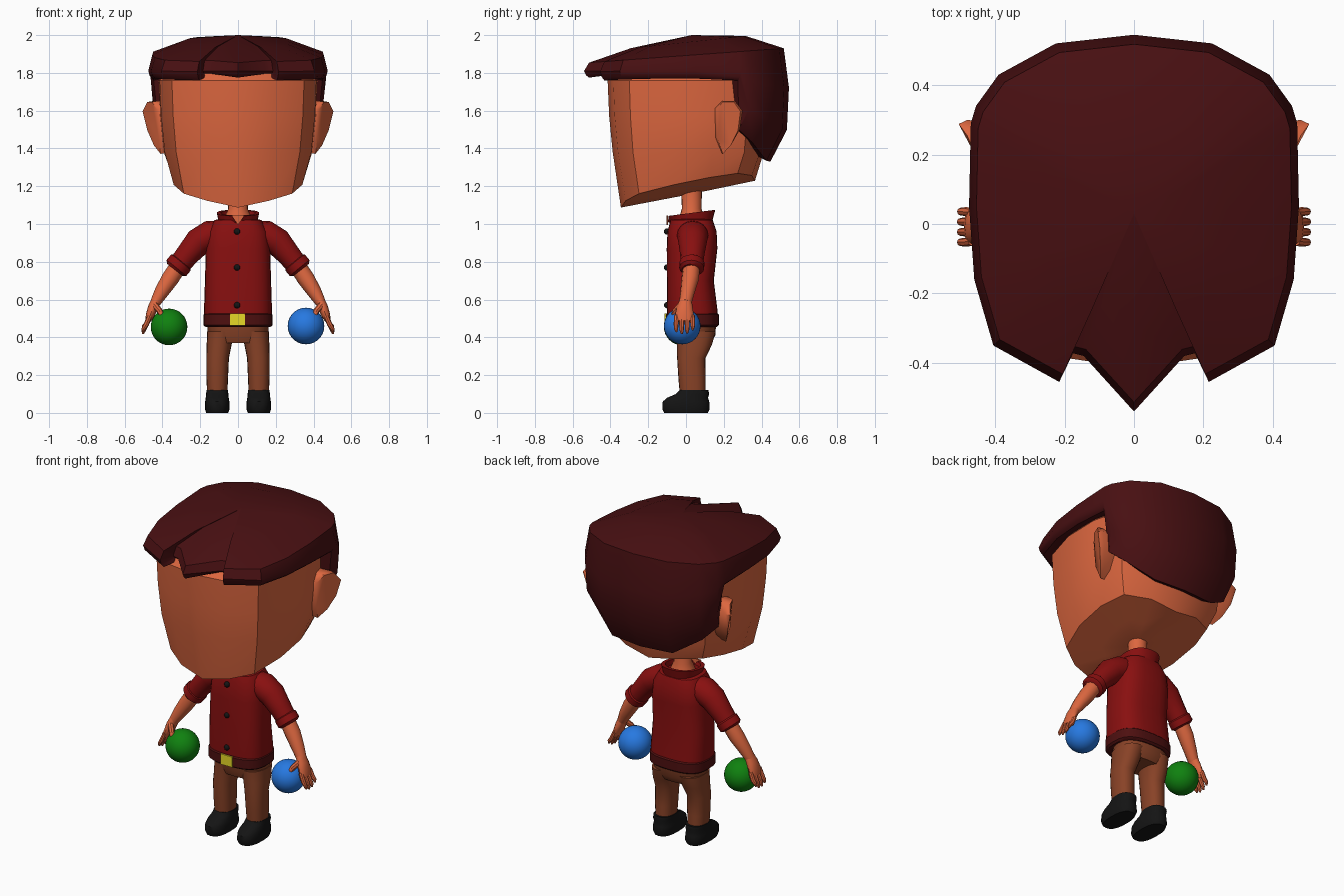
import bpy, bmesh, math
from mathutils import Vector

cube = bpy.data.objects.get("Cube")
if cube:
    bpy.data.objects.remove(cube)


def material(name, *rgb):
    m = bpy.data.materials.new(name)
    m.use_nodes = True
    m.diffuse_color = (*rgb, 1)
    m.node_tree.nodes["Principled BSDF"].inputs["Base Color"].default_value = (*rgb, 1)
    return m


SKIN = material("skin", .72, .135, .05)
HAIR = material("dark hair", .065, .005, .006)
SHIRT = material("red shirt", .25, .005, .005)
BELT = material("belt leather", .075, .005, .005)
PANTS = material("brown trousers", .25, .055, .02)
BLACK = material("black", .007, .007, .007)
GOLD = material("yellow buckle", .8, .7, .02)
BLUE = material("blue ball", .02, .19, .75)
GREEN = material("green ball", .005, .22, .005)


def finish(bm, name, mat, angle=40):
    bmesh.ops.remove_doubles(bm, verts=bm.verts, dist=.0005)
    bmesh.ops.recalc_face_normals(bm, faces=bm.faces)
    mesh = bpy.data.meshes.new(name)
    bm.to_mesh(mesh)
    bm.free()
    mesh.materials.append(mat)
    mesh.shade_smooth()
    mesh.set_sharp_from_angle(angle=math.radians(angle))
    ob = bpy.data.objects.new(name, mesh)
    bpy.context.collection.objects.link(ob)
    return ob


def skin(name, rings, mat, side=1, angle=40):
    """Bridge a stack of equal rings and cap both ends."""
    bm = bmesh.new()
    loops = [[bm.verts.new((p[0] * side, p[1], p[2])) for p in r] for r in rings]
    n = len(rings[0])
    for a, b in zip(loops, loops[1:]):
        for i in range(n):
            j = (i + 1) % n
            bm.faces.new((a[i], a[j], b[j], b[i]))
    bm.faces.new(loops[0])
    bm.faces.new(loops[-1])
    return finish(bm, name, mat, angle)


def ring(c, rx, ry, normal=(0, 0, 1), n=20, p=2):
    """Superellipse around c; ry runs along y."""
    u = Vector((0, 1, 0)).cross(Vector(normal)).normalized()
    v = Vector(normal).cross(u).normalized()
    pts = []
    for i in range(n):
        t = math.tau * i / n - math.pi / 2
        cs, sn = math.cos(t), math.sin(t)
        pts.append(Vector(c) + u * rx * math.copysign(abs(cs) ** (2 / p), cs)
                   + v * ry * math.copysign(abs(sn) ** (2 / p), sn))
    return pts


def stack(name, rows, mat, side=1, p=2, n=20):
    """Upright loft from rows of z, x, y, rx, ry."""
    return skin(name, [ring((x, y, z), rx, ry, n=n, p=p) for z, x, y, rx, ry in rows], mat, side)


def limb(name, rows, mat, side=1, n=12):
    """Loft along a path from rows of x, y, z, thickness, depth."""
    pts = [Vector(r[:3]) for r in rows]
    rings = []
    for i, r in enumerate(rows):
        d = pts[min(i + 1, len(pts) - 1)] - pts[max(i - 1, 0)]
        rings.append(ring(pts[i], r[3], r[4], d, n))
    return skin(name, rings, mat, side)


def ball(name, c, r, mat, seg=24):
    bm = bmesh.new()
    bmesh.ops.create_uvsphere(bm, u_segments=seg, v_segments=seg // 2, radius=r)
    bmesh.ops.translate(bm, verts=bm.verts, vec=c)
    return finish(bm, name, mat)


def mirrored(half):
    return half + [(-p[0], *p[1:]) for p in reversed(half[1:-1])]


# Head: squared skull tapering to a tilted, pointed jaw
skull = mirrored([(0, -.415), (.2, -.385), (.35, -.3), (.415, -.08),
                  (.42, .15), (.37, .33), (.2, .42), (0, .44)])


def jaw(s):
    return [(x * .82 * s, .015 + (y * .83 - .015) * s,
             1.09 + .2 * (y * .83 * s + .33) + .19 * abs(x) * .82 * s) for x, y in skull]


head = [jaw(0), jaw(.5), jaw(1)]
for z, s in ((1.38, .935), (1.57, .98), (1.76, 1), (1.82, .87)):
    head.append([(x * s, y * s, z) for x, y in skull])
skin("head", head, SKIN, angle=32)

# Hair: outline x, y and the height of its lower edge
locks = mirrored([(0, -.54, 1.775), (.145, -.38, 1.795), (.185, -.37, 1.795), (.215, -.455, 1.76),
                  (.405, -.35, 1.765), (.46, -.16, 1.77), (.475, .05, 1.77), (.47, .29, 1.76),
                  (.455, .34, 1.5), (.39, .43, 1.43), (.225, .52, 1.335), (0, .545, 1.33)])
layers = [[(0, .03, 2)] * len(locks),
          [(x * .56, y * .56 + .01, 1.963 + .06 * y) for x, y, z in locks],
          [(x * .955, y * .95, 1.892 + .07 * y) for x, y, z in locks],
          [(x, y, 1.81 - .2 * (1.77 - min(z, 1.77))) for x, y, z in locks],
          [(x * .985, y * .98, z + .35 * (1.81 - z)) for x, y, z in locks]]
rim = []
for x, y, z in locks:
    s = .82 if z < 1.6 else .95
    rim.append((x * max(s, .92), y * s, z))
layers += [rim, [(x * .7, y * .7, z + .03) for x, y, z in locks]]
skin("hair", layers, HAIR, angle=38)

# Ears: y, z and outer x of the rim, flaring backwards
ear = [(.15, 1.61, .43), (.19, 1.65, .455), (.26, 1.65, .48), (.3, 1.6, .505),
       (.285, 1.5, .48), (.24, 1.42, .445), (.19, 1.375, .41), (.155, 1.46, .42)]

# Neck, collar opening and shirt
stack("neck", [(.98, 0, .03, .085, .08), (1.04, 0, .03, .07, .065),
               (1.08, 0, .03, .052, .052), (1.2, 0, .03, .055, .055)], SKIN)
skin("open_neck", [[(-.035, y, 1.045), (.035, y, 1.045), (0, y, .995)] for y in (-.094, -.103)], SKIN)
stack("shirt_body", [(.48, 0, .033, .175, .132), (.54, 0, .033, .18, .134), (.7, 0, .023, .175, .124),
                     (.87, 0, .032, .17, .134), (.96, 0, .032, .16, .13),
                     (1.02, 0, .03, .125, .112), (1.035, 0, .03, .07, .07)], SHIRT, p=2.8, n=28)


def collar_ring(rx, ry, top):
    pts = ring((0, .03, 1.0), rx, ry, n=28, p=2.4)
    for q in pts:
        if top:
            q.z = 1.055 + .13 * q.y if abs(q.x) > .01 or q.y > 0 else 1.01
    return pts


skin("collar", [collar_ring(.1, .105, 0), collar_ring(.112, .125, 1),
                collar_ring(.092, .1, 1), collar_ring(.08, .085, 0)], SHIRT, angle=35)
for name, z in (("top", .96), ("middle", .77), ("bottom", .57)):
    ball(name + "_button", (-.005, -.1, z), .017, BLACK, 12)

# Belt, buckle and hips
stack("belt", [(.455, 0, .033, .172, .13), (.465, 0, .033, .183, .141), (.52, 0, .033, .183, .141),
               (.53, 0, .033, .172, .13)], BELT, p=2.8, n=28)
skin("buckle", [[(-.042, y, .462), (.038, y, .462), (.038, y, .526), (-.042, y, .526)]
                for y in (-.104, -.113)], GOLD)
stack("hips", [(.37, 0, .045, .13, .085), (.41, 0, .05, .16, .105), (.48, 0, .05, .162, .11)],
      PANTS, p=2.5)

for side, word in ((1, "left_"), (-1, "right_")):
    skin(word + "ear", [[(.36, .2 + (y - .2) * .8, z) for y, z, x in ear],
                        [(x - .025, y, z) for y, z, x in ear],
                        [(x, .22 + (y - .22) * .85, z - .004) for y, z, x in ear]], SKIN, side, 50)
    # Sleeve, rolled cuff and forearm
    limb(word + "sleeve", [(.07, .035, .95, .07, .08), (.15, .035, .94, .078, .083),
                           (.21, .035, .905, .074, .076), (.27, .033, .835, .062, .064),
                           (.325, .03, .765, .057, .057)], SHIRT, side, 16)
    limb(word + "cuff", [(.295, .032, .805, .054, .055), (.302, .032, .796, .067, .066),
                         (.327, .03, .766, .067, .066), (.334, .03, .757, .052, .052)], SHIRT, side, 16)
    limb(word + "forearm", [(.31, .03, .785, .045, .045), (.36, .022, .71, .046, .046),
                            (.405, .008, .64, .038, .038), (.437, -.003, .585, .028, .033)], SKIN, side)
    # Hand
    limb(word + "palm", [(.43, -.002, .6, .027, .032), (.449, -.006, .56, .027, .042),
                         (.466, -.008, .515, .023, .05), (.477, -.008, .485, .014, .046)], SKIN, side)
    for k, finger in enumerate(("index", "middle", "ring", "little")):
        y, drop = -.05 + .028 * k, (.01, 0, .003, .02)[k]
        limb(word + finger + "_finger", [(.466, y, .515, .013, .013), (.485, y * 1.05, .47, .014, .013),
                                         (.5, y * 1.05, .435 + drop, .011, .011),
                                         (.504, y, .418 + drop, .005, .005)], SKIN, side, 8)
    limb(word + "thumb", [(.44, -.03, .57, .018, .018), (.415, -.056, .54, .016, .016),
                          (.402, -.066, .515, .013, .013), (.397, -.068, .5, .005, .005)], SKIN, side, 8)
    # Leg and shoe
    stack(word + "leg", [(.09, .11, .036, .053, .068), (.18, .11, .032, .057, .072),
                         (.29, .108, .028, .06, .075), (.36, .1, .045, .066, .092),
                         (.43, .09, .052, .073, .105)], PANTS, side, 2.3)
    stack(word + "shoe", [(0, .11, 0, .058, .115), (.02, .11, 0, .065, .125), (.06, .11, 0, .064, .123),
                          (.08, .11, .008, .061, .108), (.1, .11, .035, .059, .088),
                          (.12, .11, .042, .057, .076)], BLACK, side, 2.5)

# Balls held in the hands
ball("blue_ball", (.36, -.02, .46), .097, BLUE, 32)
ball("green_ball", (-.365, -.02, .455), .097, GREEN, 32)
